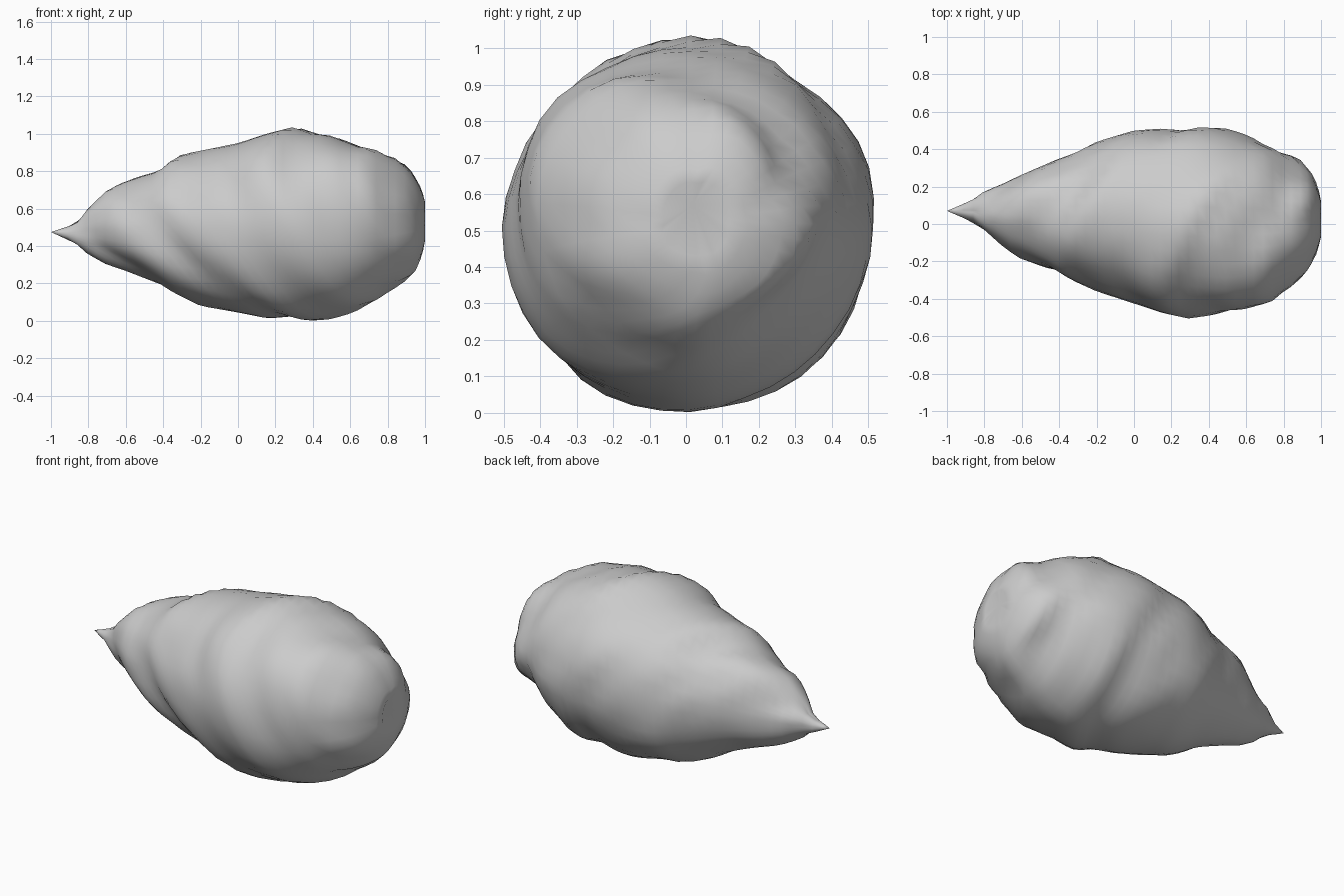
import bpy, bmesh, math
from mathutils import Vector, noise

if "Cube" in bpy.data.objects:
    bpy.data.objects.remove(bpy.data.objects["Cube"])

# Silhouette stations: x, y min, y max, z min, z max
STATIONS = [
    (-1.00, 0.07, 0.07, 0.475, 0.475),
    (-0.86, 0.01, 0.13, 0.41, 0.52), (-0.80, -0.03, 0.175, 0.355, 0.60),
    (-0.70, -0.12, 0.215, 0.30, 0.70), (-0.62, -0.18, 0.255, 0.275, 0.735),
    (-0.40, -0.25, 0.35, 0.19, 0.81), (-0.31, -0.31, 0.38, 0.135, 0.885),
    (-0.20, -0.36, 0.44, 0.08, 0.91), (0.00, -0.425, 0.50, 0.045, 0.95),
    (0.15, -0.475, 0.51, 0.015, 1.00), (0.29, -0.505, 0.495, 0.025, 1.035),
    (0.40, -0.49, 0.515, 0.00, 1.00), (0.50, -0.46, 0.51, 0.01, 0.99),
    (0.62, -0.45, 0.47, 0.045, 0.94), (0.75, -0.40, 0.39, 0.12, 0.895),
    (0.88, -0.30, 0.355, 0.20, 0.845), (0.95, -0.21, 0.27, 0.27, 0.76),
    (0.98, -0.14, 0.21, 0.34, 0.70), (1.00, -0.06, 0.12, 0.43, 0.63),
]
SEG = 40
TILT = 0.6     # the lumps lie in layers slanted towards -y and +z


def outline(x, col):
    """Silhouette coordinate at x."""
    x = min(max(x, -1.0), 1.0)
    for a, b in zip(STATIONS, STATIONS[1:]):
        if x <= b[0]:
            f = (x - a[0]) / (b[0] - a[0])
            return a[col] + f * (b[col] - a[col])
    return STATIONS[-1][col]


def smooth_outline(x, col):
    """Silhouette averaged along x, with a window that closes at the ends."""
    w = min(0.22, x + 1, 1 - x)
    return sum(outline(x + w * k / 4, col) for k in range(-4, 5)) / 9


def bump(x, col):
    """Outward deviation of the real silhouette from the smooth one."""
    if abs(x) >= 1:
        return 0.0
    sign = 1 if col in (2, 4) else -1
    return sign * (outline(x, col) - smooth_outline(x, col))


def ring_verts(x):
    """Oval ring whose bumps are carried round the body along slanted layers."""
    y0, y1, z0, z1 = (smooth_outline(x, i) for i in (1, 2, 3, 4))
    ry, rz = (y1 - y0) / 2, (z1 - z0) / 2
    rad = (ry + rz) / 2
    fade = min(1, rad / 0.3)
    lean = 0.03 * min(1, max(0, (x - 0.3) / 0.4)) * fade
    verts = []
    for i in range(SEG):
        t = 2 * math.pi * i / SEG
        c, s = math.cos(t), math.sin(t)
        layer = s - c
        keep = abs(math.sin(2 * t))
        cy, ly = (2, -1) if c > 0 else (1, 1)
        cz, lz = (4, 1) if s > 0 else (3, -1)
        d = (c * c * bump(x + TILT * rad * (layer - ly), cy)
             + s * s * bump(x + TILT * rad * (layer - lz), cz))
        n = Vector(((x + TILT * rad * layer) * 5, c * 1.2, s * 1.2))
        d += 0.03 * fade * keep * noise.noise(n)
        d += lean * keep * layer / 1.41
        verts.append(bm.verts.new((x, (y0 + y1) / 2 + c * (ry + d),
                                   (z0 + z1) / 2 + s * (rz + d))))
    return verts


# Lumpy body
bm = bmesh.new()
xs = [-0.96, -0.91] + [-0.86 + 0.05 * i for i in range(36)] + [0.925, 0.95, 0.975, 0.99, 1.0]
loops = [ring_verts(x) for x in xs]
for a, b in zip(loops, loops[1:]):
    for i in range(SEG):
        j = (i + 1) % SEG
        bm.faces.new((a[i], a[j], b[j], b[i]))

# Pointed tip and dented blunt end
tip = bm.verts.new((-1.0, 0.07, 0.475))
dent = bm.verts.new((0.97, 0.02, 0.57))
for i in range(SEG):
    j = (i + 1) % SEG
    bm.faces.new((tip, loops[0][j], loops[0][i]))
    bm.faces.new((dent, loops[-1][i], loops[-1][j]))

bmesh.ops.recalc_face_normals(bm, faces=bm.faces)
for f in bm.faces:
    f.smooth = True
mesh = bpy.data.meshes.new("lumpy_teardrop")
bm.to_mesh(mesh)
bm.free()
body = bpy.data.objects.new("lumpy_teardrop", mesh)
bpy.context.collection.objects.link(body)
